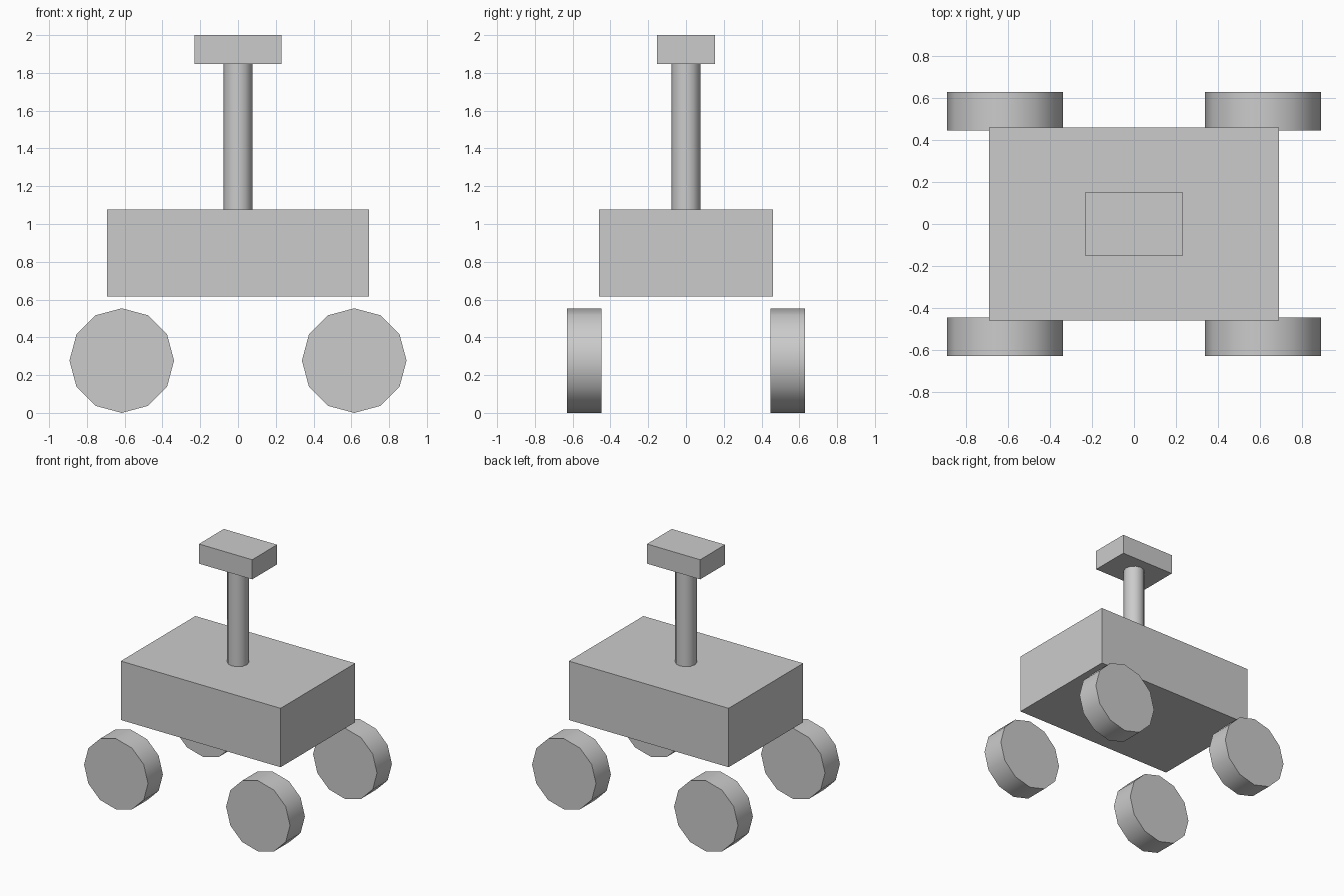
import bpy
from math import radians

if "Cube" in bpy.data.objects:
    bpy.data.objects.remove(bpy.data.objects["Cube"])

U = 2 / 26  # modelling unit: total height is 26 units


def finish(name):
    ob = bpy.context.object
    ob.name = ob.data.name = name
    return ob


def box(name, size, z):
    bpy.ops.mesh.primitive_cube_add(size=1, location=(0, 0, z * U))
    ob = finish(name)
    ob.scale = [s * U for s in size]
    bpy.ops.object.transform_apply(location=False, rotation=False, scale=True)
    return ob


def cylinder(name, radius, depth, loc, rot=(0, 0, 0)):
    bpy.ops.mesh.primitive_cylinder_add(
        vertices=12, radius=radius * U, depth=depth * U,
        location=[c * U for c in loc], rotation=rot)
    ob = finish(name)
    bpy.ops.object.shade_smooth_by_angle(angle=radians(40))
    return ob


# Chassis, mast and sensor head
box("body", (18, 12, 6), 11)
cylinder("mast", 1, 10, (0, 0, 19))
box("head", (6, 4, 2), 25)

# Four wheels, axles along y, with a rim vertex at the extreme front and back
for x, side_x in ((-8, "left"), (8, "right")):
    for y, side_y in ((-7, "front"), (7, "back")):
        cylinder(f"wheel_{side_y}_{side_x}", 3.6, 2.4, (x, y, 3.6),
                 (radians(90), 0, 0))
